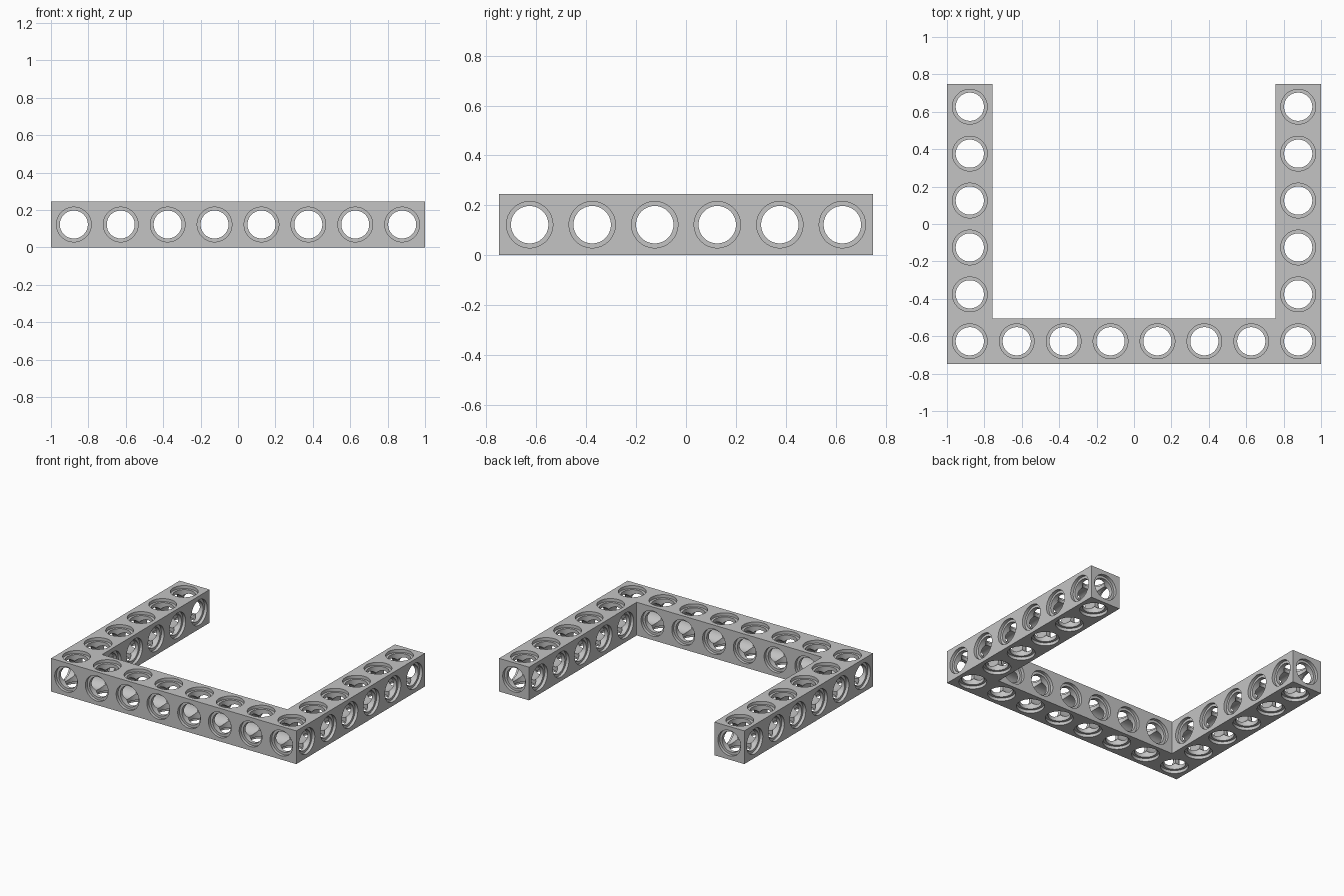
import bpy, bmesh, math
from mathutils import Vector

cube = bpy.data.objects.get("Cube")
if cube:
    bpy.data.objects.remove(cube, do_unlink=True)

# Main dimensions
PITCH = 0.2508
WIDTH = 0.2445
HX, HY = 1.0, 0.749
MID = WIDTH / 2
BORE, RECESS, DEPTH = 0.0752, 0.093, 0.022
OUT = 0.05
SEGMENTS = 40

grey = bpy.data.materials.new("light grey plastic")
grey.use_nodes = True
grey.diffuse_color = (0.55, 0.55, 0.55, 1)
grey.node_tree.nodes["Principled BSDF"].inputs["Base Color"].default_value = (0.55, 0.55, 0.55, 1)


def make_object(name, bm):
    bmesh.ops.recalc_face_normals(bm, faces=bm.faces[:])
    mesh = bpy.data.meshes.new(name)
    bm.to_mesh(mesh)
    bm.free()
    mesh.materials.append(grey)
    obj = bpy.data.objects.new(name, mesh)
    bpy.context.collection.objects.link(obj)
    return obj


def add_bore(bm, centre, axis, profile):
    """Closed stepped cylinder; profile is a list of (position, radius)."""
    u, v = (axis + 1) % 3, (axis + 2) % 3
    rings = []
    for pos, radius in profile:
        ring = []
        for i in range(SEGMENTS):
            a = math.tau * (i + 0.5) / SEGMENTS
            p = Vector(centre)
            p[axis] = pos
            p[u] += radius * math.cos(a)
            p[v] += radius * math.sin(a)
            ring.append(bm.verts.new(p))
        rings.append(ring)
    for a, b in zip(rings, rings[1:]):
        for i in range(SEGMENTS):
            j = (i + 1) % SEGMENTS
            bm.faces.new((a[i], a[j], b[j], b[i]))
    bm.faces.new(rings[0])
    bm.faces.new(rings[-1])


def through(lo, hi, r):
    """Bore from lo to hi with a shallow recess at both mouths."""
    return [(lo - OUT, RECESS), (lo + DEPTH, RECESS), (lo + DEPTH, r),
            (hi - DEPTH, r), (hi - DEPTH, RECESS), (hi + OUT, RECESS)]


# U-shaped solid
bm = bmesh.new()
inner_x, inner_y = HX - WIDTH, -HY + WIDTH
outline = [(-HX, -HY), (HX, -HY), (HX, HY), (inner_x, HY),
           (inner_x, inner_y), (-inner_x, inner_y), (-inner_x, HY), (-HX, HY)]
base = bm.faces.new([bm.verts.new((x, y, 0)) for x, y in outline])
top = bmesh.ops.extrude_face_region(bm, geom=[base])["geom"]
bmesh.ops.translate(bm, vec=(0, 0, WIDTH),
                    verts=[g for g in top if isinstance(g, bmesh.types.BMVert)])
frame = make_object("u_shaped_beam", bm)

xs = [(i - 3.5) * PITCH for i in range(8)]
ys = [(i - 2.5) * PITCH for i in range(6)]
# Slightly different radii keep the crossing bores from coinciding
rx, ry, rz = BORE, BORE - 0.0003, BORE + 0.0003

# Vertical holes
vertical = bmesh.new()
for x in xs:
    for y in ys:
        if y == ys[0] or x in (xs[0], xs[-1]):
            add_bore(vertical, (x, y, 0), 2, through(0, WIDTH, rz))

# Holes across the arms, and one along the front bar
sideways = bmesh.new()
for y in ys:
    if y == ys[0]:
        add_bore(sideways, (0, y, MID), 0, through(-HX, HX, rx))
    else:
        for lo, hi in ((-HX, -inner_x), (inner_x, HX)):
            add_bore(sideways, (0, y, MID), 0, through(lo, hi, rx))

# Holes across the front bar, and one along each arm
lengthways = bmesh.new()
for x in xs:
    end = HY if x in (xs[0], xs[-1]) else inner_y
    add_bore(lengthways, (x, 0, MID), 1, through(-HY, end, ry))

# Cut the holes one direction at a time
bpy.context.view_layer.objects.active = frame
for name, cutter_bm in (("vertical_bores", vertical), ("sideways_bores", sideways),
                        ("lengthways_bores", lengthways)):
    cutter = make_object(name, cutter_bm)
    cutter.hide_render = True
    mod = frame.modifiers.new(name, 'BOOLEAN')
    mod.operation = 'DIFFERENCE'
    mod.solver = 'EXACT'
    mod.object = cutter
    bpy.ops.object.modifier_apply(modifier=mod.name)
    bpy.data.objects.remove(cutter, do_unlink=True)

# Smooth bore walls, crisp edges
bpy.ops.object.select_all(action='DESELECT')
frame.select_set(True)
bpy.ops.object.shade_smooth_by_angle(angle=math.radians(30))
